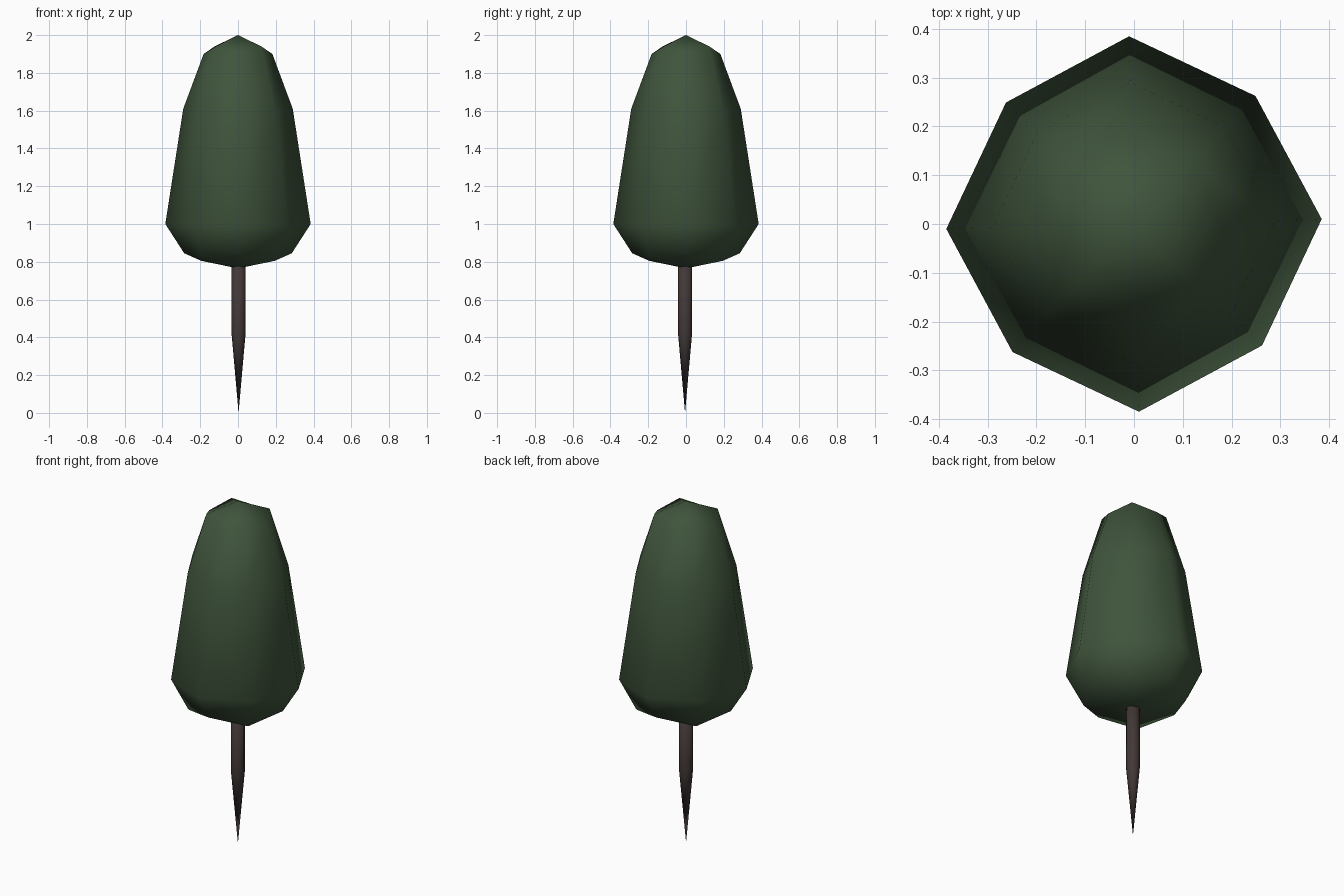
import bpy
import bmesh
import math

if "Cube" in bpy.data.objects:
    bpy.data.objects.remove(bpy.data.objects["Cube"])


def make_mat(name, color):
    mat = bpy.data.materials.new(name)
    mat.diffuse_color = color
    mat.use_nodes = True
    mat.node_tree.nodes["Principled BSDF"].inputs["Base Color"].default_value = mat.diffuse_color
    return mat


def lathe(name, rings, bottom, top, sides, mat, twist=0.0, diag=1.0, centre=(0, 0)):
    """Stack rings (radius, z, z of odd corners), close with end points or flat caps."""
    bm = bmesh.new()
    cx, cy = centre
    loops = []
    for r, z, z_odd in rings:
        loop = []
        for i in range(sides):
            a = math.tau * i / sides + twist
            rr, zz = (r * diag, z_odd) if i % 2 else (r, z)
            loop.append(bm.verts.new((cx + rr * math.cos(a), cy + rr * math.sin(a), zz)))
        loops.append(loop)
    for low, high in zip(loops, loops[1:]):
        for i in range(sides):
            j = (i + 1) % sides
            bm.faces.new((low[i], low[j], high[j], high[i]))
    for loop, z in ((loops[0], bottom), (loops[-1], top)):
        if z is None:
            bm.faces.new(loop)
            continue
        tip = bm.verts.new((cx, cy, z))
        for i in range(sides):
            bm.faces.new((loop[i], loop[(i + 1) % sides], tip))
    bmesh.ops.recalc_face_normals(bm, faces=bm.faces)
    for f in bm.faces:
        f.smooth = True
    mesh = bpy.data.meshes.new(name)
    bm.to_mesh(mesh)
    bm.free()
    mesh.materials.append(mat)
    obj = bpy.data.objects.new(name, mesh)
    bpy.context.collection.objects.link(obj)
    return obj


leaf = make_mat("leaf_green", (0.05, 0.09, 0.045, 1))
bark = make_mat("bark_brown", (0.055, 0.04, 0.037, 1))

# Foliage: eight-sided crown, diagonal corners pulled in slightly
lathe("foliage",
      [(0.285, 0.845, 0.805), (0.385, 1.0, 0.99), (0.29, 1.61, 1.60), (0.182, 1.9, 1.94)],
      0.765, 2.0, 8, leaf, twist=math.radians(1.5), diag=0.94)

# Trunk: thin post tapering to a point at the ground
lathe("trunk", [(0.038, 0.43, 0.43), (0.038, 0.9, 0.9)],
      0.0, None, 8, bark, centre=(0.003, -0.005))
